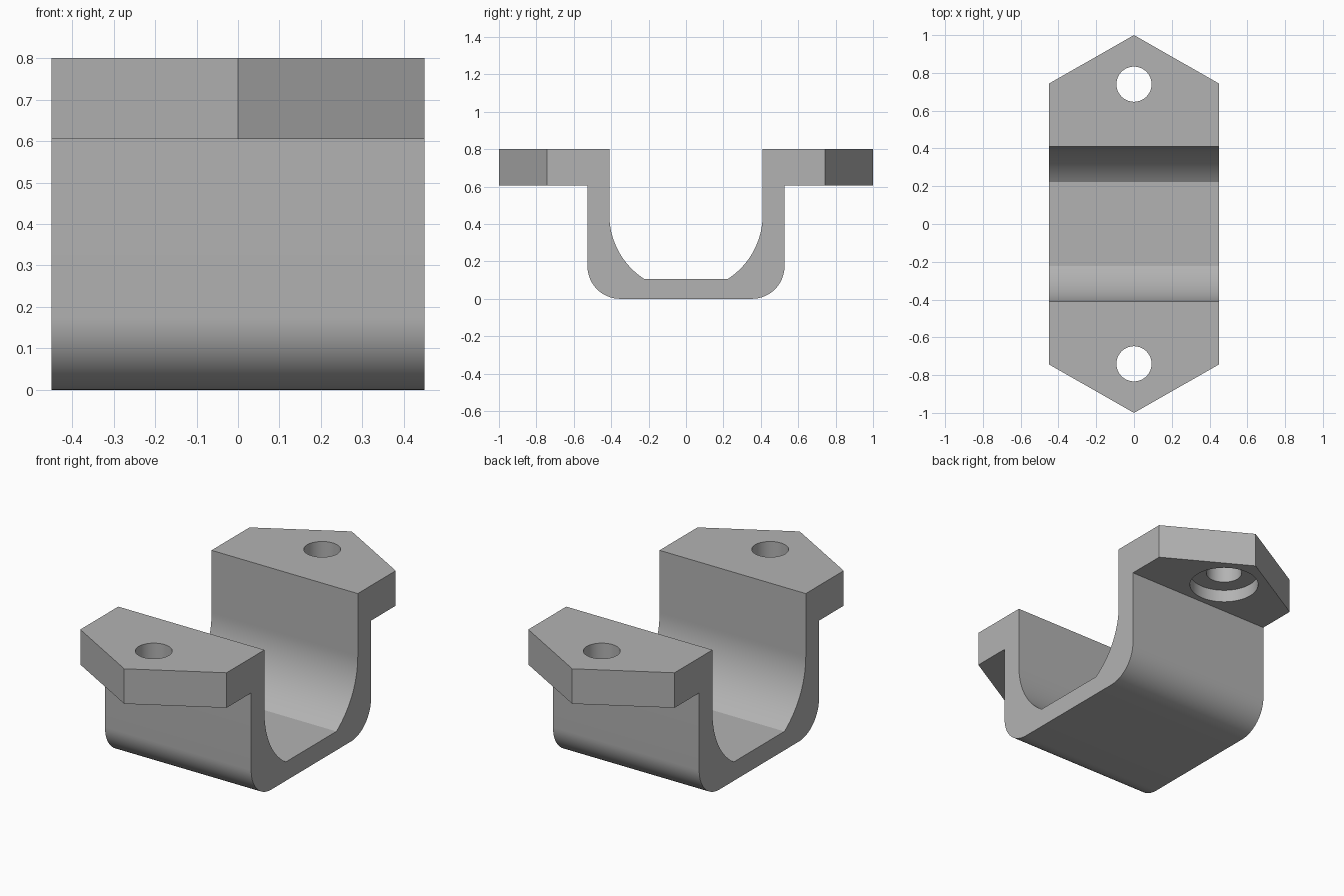
import bpy, bmesh
from math import sin, cos, pi, asin, radians

if "Cube" in bpy.data.objects:
    bpy.data.objects.remove(bpy.data.objects["Cube"], do_unlink=True)

HALF_X, TOP, TAB_Z = 0.45, 0.8, 0.605
WALL_IN, WALL_OUT, FLOOR = 0.41, 0.527, 0.105
FLAT, FILLET = 0.222, 0.175
HOLE_Y, HOLE_R, BORE_R, BORE_DEPTH = 0.74, 0.093, 0.18, 0.07

grey = bpy.data.materials.new("plain grey")
grey.use_nodes = True
colour = (0.45, 0.45, 0.45, 1)
grey.diffuse_color = colour
grey.node_tree.nodes["Principled BSDF"].inputs["Base Color"].default_value = colour


def prism(name, points, direction):
    """Extrude a closed outline of 3D points along a direction."""
    bm = bmesh.new()
    face = bm.faces.new([bm.verts.new(p) for p in points])
    out = bmesh.ops.extrude_face_region(bm, geom=[face])
    moved = [v for v in out["geom"] if isinstance(v, bmesh.types.BMVert)]
    bmesh.ops.translate(bm, verts=moved, vec=direction)
    bmesh.ops.recalc_face_normals(bm, faces=bm.faces)
    mesh = bpy.data.meshes.new(name)
    bm.to_mesh(mesh)
    bm.free()
    mesh.materials.append(grey)
    obj = bpy.data.objects.new(name, mesh)
    bpy.context.collection.objects.link(obj)
    return obj


def arc(cy, cz, r, start, end, steps):
    angles = [start + (end - start) * i / steps for i in range(steps + 1)]
    return [(cy + r * cos(a), cz + r * sin(a)) for a in angles]


def disc(y, z, r):
    return [(px, py, z) for px, py in arc(0, y, r, 0, 2 * pi, 64)[:-1]]


def cut(target, tool, operation):
    """Apply a boolean and remove the tool."""
    tool.hide_render = True
    mod = target.modifiers.new("cut", "BOOLEAN")
    mod.operation, mod.object, mod.solver = operation, tool, "EXACT"
    bpy.context.view_layer.objects.active = target
    bpy.ops.object.modifier_apply(modifier=mod.name)
    bpy.data.objects.remove(tool, do_unlink=True)


# Half of the U-shaped section, from the floor up the inside and down the outside
sweep = asin(FLAT / WALL_IN)
centre_z = FLOOR + WALL_IN * cos(sweep)
half = arc(0, centre_z, WALL_IN, sweep - pi / 2, 0, 24)
half += [(WALL_IN, TOP), (1, TOP), (1, TAB_Z), (WALL_OUT, TAB_Z)]
half += arc(WALL_OUT - FILLET, FILLET, FILLET, 0, -pi / 2, 16)
section = half + [(-y, z) for y, z in reversed(half)]
bracket = prism("saddle_bracket", [(-HALF_X, y, z) for y, z in section],
                (2 * HALF_X, 0, 0))

# Trim the flanges to pointed ends
plan = [(0, 1), (0.5, 0.715), (0.5, -0.715), (0, -1), (-0.5, -0.715), (-0.5, 0.715)]
cut(bracket, prism("plan_trim", [(x, y, -0.1) for x, y in plan], (0, 0, 1)), "INTERSECT")

# Bolt holes with a recess on the underside
for side in (-1, 1):
    y = side * HOLE_Y
    cut(bracket, prism("bolt_hole", disc(y, 0.5, HOLE_R), (0, 0, 0.5)), "DIFFERENCE")
    cut(bracket, prism("bolt_recess", disc(y, 0.5, BORE_R),
                       (0, 0, TAB_Z + BORE_DEPTH - 0.5)), "DIFFERENCE")

bpy.ops.object.select_all(action="DESELECT")
bracket.select_set(True)
bpy.context.view_layer.objects.active = bracket
bpy.ops.object.shade_smooth_by_angle(angle=radians(25))
